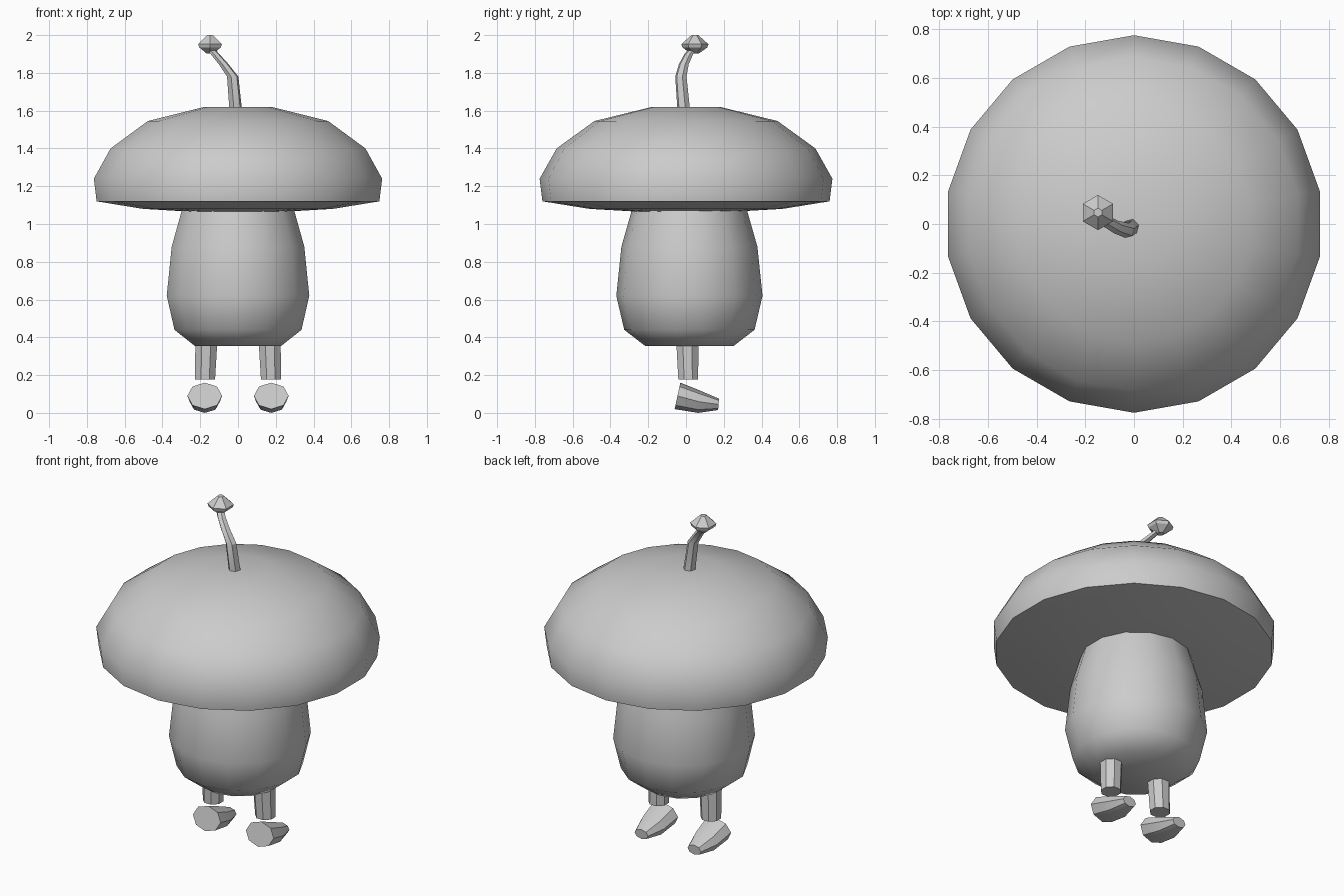
import bpy, bmesh, math
from mathutils import Vector

cube = bpy.data.objects.get("Cube")
if cube:
    bpy.data.objects.remove(cube, do_unlink=True)

grey = bpy.data.materials.new("light_grey")
grey.use_nodes = True
colour = (0.604, 0.604, 0.604, 1)
grey.diffuse_color = colour
grey.node_tree.nodes["Principled BSDF"].inputs["Base Color"].default_value = colour


def loft(name, rings, sides, start=0.0, smooth=40):
    """Skin rings of (centre, u axis, v axis) and cap both ends."""
    bm = bmesh.new()
    loops = []
    for centre, u, v in rings:
        c, u, v = Vector(centre), Vector(u), Vector(v)
        angles = [math.radians(start) + 2 * math.pi * i / sides for i in range(sides)]
        loops.append([bm.verts.new(c + u * math.cos(a) + v * math.sin(a)) for a in angles])
    for a, b in zip(loops, loops[1:]):
        for i in range(sides):
            j = (i + 1) % sides
            bm.faces.new((a[i], a[j], b[j], b[i]))
    bm.faces.new(loops[0])
    bm.faces.new(loops[-1])
    bmesh.ops.recalc_face_normals(bm, faces=bm.faces)
    mesh = bpy.data.meshes.new(name)
    bm.to_mesh(mesh)
    bm.free()
    mesh.materials.append(grey)
    obj = bpy.data.objects.new(name, mesh)
    bpy.context.collection.objects.link(obj)
    bpy.ops.object.select_all(action='DESELECT')
    obj.select_set(True)
    bpy.context.view_layer.objects.active = obj
    bpy.ops.object.shade_smooth_by_angle(angle=math.radians(smooth))
    return obj


def flat_ring(x, y, z, r):
    return ((x, y, z), (r, 0, 0), (0, r, 0))


# Broad domed cap with a shallow underside
cap = [(0.25, 1.065), (0.51, 1.08), (0.76, 1.12), (0.775, 1.24),
       (0.685, 1.40), (0.485, 1.545), (0.18, 1.62)]
loft("mushroom_cap", [flat_ring(0, 0, z, r) for r, z in cap], 18, 90)

# Rounded body
body = [(0.235, 0.355), (0.345, 0.44), (0.387, 0.62), (0.36, 0.88), (0.30, 1.09)]
loft("body", [flat_ring(0, 0.018, z, r) for r, z in body], 14, 90)

# Bent stalk on top of the cap
stalk = [(-0.01, -0.01, 1.58, 0.035), (-0.028, -0.027, 1.78, 0.031),
         (-0.075, -0.012, 1.845, 0.027), (-0.122, 0.015, 1.90, 0.024),
         (-0.143, 0.038, 1.925, 0.022)]
loft("stalk", [flat_ring(*p) for p in stalk], 6, 15, 30)

# Faceted bud at the stalk tip
bud = [(0.020, 1.902), (0.066, 1.935), (0.072, 1.952), (0.018, 2.0)]
loft("stalk_bud", [flat_ring(-0.148, 0.047, z, r) for r, z in bud], 6, 90, 30)

# Legs and feet
for side, s in (("left", 1), ("right", -1)):
    loft(side + "_leg", [flat_ring(s * 0.174, 0.012, 0.178, 0.057),
                         flat_ring(s * 0.168, 0.007, 0.37, 0.063)], 8, 22.5)
    # Each foot ring: bottom (y, z), top (y, z), half width
    foot = [((-0.06, 0.02), (-0.03, 0.16), 0.092),
            ((0.065, 0.0), (0.075, 0.118), 0.08),
            ((0.17, 0.015), (0.175, 0.075), 0.045)]
    rings = []
    for (yb, zb), (yt, zt), w in foot:
        rings.append(((s * 0.176, (yb + yt) / 2, (zb + zt) / 2), (w, 0, 0),
                      (0, (yt - yb) / 2, (zt - zb) / 2)))
    loft(side + "_foot", rings, 8, 90)
